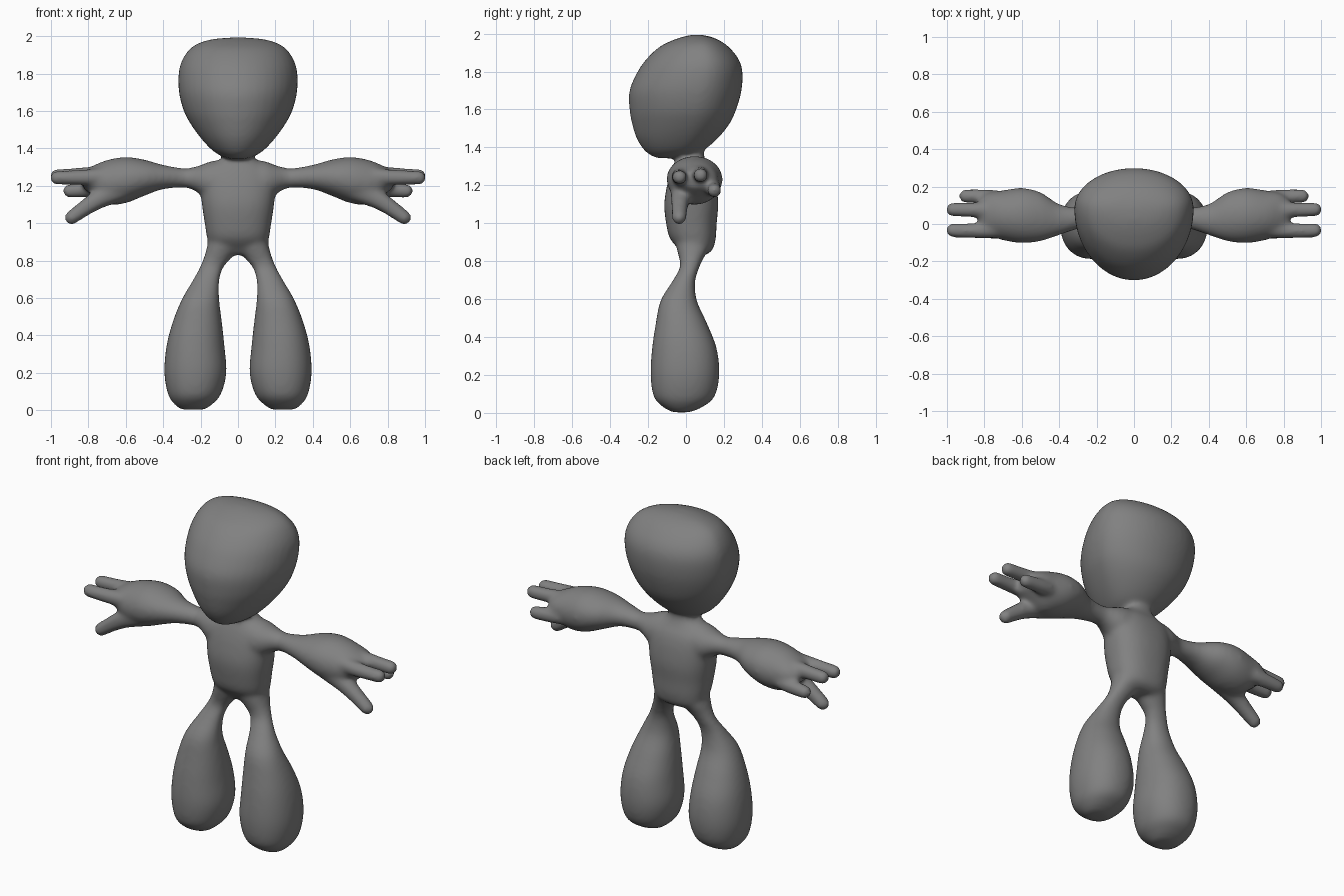
import bpy, bmesh
from math import cos, sin, pi
from mathutils import Vector

bm = bmesh.new()


def spline(rows, n=5):
    """Catmull-Rom refinement of a list of section rows."""
    out = []
    for i in range(len(rows) - 1):
        a, b = rows[max(i - 1, 0)], rows[i]
        c, d = rows[i + 1], rows[min(i + 2, len(rows) - 1)]
        for k in range(n):
            t = k / n
            out.append([0.5 * (2 * q + (r - p) * t + (2 * p - 5 * q + 4 * r - s) * t * t
                               + (3 * q - p - 3 * r + s) * t ** 3)
                        for p, q, r, s in zip(a, b, c, d)])
    return out + [list(rows[-1])]


def loft(rows, place, power=1.0, mid=0.5, seg=40):
    """Closed loft; row = (t, a0, a1, b0, b1), mid = where b is widest."""
    rings = []
    for t, a0, a1, b0, b1 in spline(rows):
        ring, bc = [], b0 + (b1 - b0) * mid
        for i in range(seg):
            c, s = cos(2 * pi * i / seg), sin(2 * pi * i / seg)
            c = abs(c) ** power * (1 if c > 0 else -1)
            s = abs(s) ** power * (1 if s > 0 else -1)
            a = (a0 + a1) / 2 + (a1 - a0) / 2 * c
            b = bc + s * ((b1 - bc) if s > 0 else (bc - b0))
            ring.append(bm.verts.new(place(t, a, b)))
        rings.append(ring)
    for r, q in zip(rings, rings[1:]):
        for i in range(seg):
            j = (i + 1) % seg
            bm.faces.new((r[i], r[j], q[j], q[i]))
    bm.faces.new(rings[0][::-1])
    bm.faces.new(rings[-1])


def finger(points, side):
    """Rounded digit as a chain of balls; point = (x, y, z, radius)."""
    for x, y, z, r in spline(points, 8):
        ball = bmesh.ops.create_icosphere(bm, subdivisions=2, radius=r)
        bmesh.ops.translate(bm, verts=ball["verts"], vec=Vector((side * x, y, z)))


def upright(t, a, b):
    return (a, b, t)


# Head: flat-topped egg with a chin pushed forward
head = [(1.343, .04, -.15, -.05), (1.36, .09, -.19, .03), (1.39, .138, -.225, .10),
        (1.45, .195, -.262, .17), (1.525, .25, -.285, .23), (1.60, .29, -.298, .265),
        (1.70, .316, -.298, .293), (1.80, .318, -.255, .298), (1.87, .30, -.205, .275),
        (1.93, .26, -.14, .225), (1.965, .205, -.07, .175), (1.985, .13, -.01, .125),
        (1.993, .03, .03, .085)]
loft([(z, -w, w, y0, y1) for z, w, y0, y1 in head], upright, mid=.62)

# Neck and torso
torso = [(.83, .10, -.01, .10), (.86, .145, -.035, .14), (.92, .165, -.085, .157),
         (1.0, .178, -.105, .162), (1.1, .193, -.115, .17), (1.2, .20, -.10, .16),
         (1.27, .19, -.08, .14), (1.32, .13, -.06, .11), (1.36, .08, -.045, .095),
         (1.45, .08, -.03, .09)]
loft([(z, -w, w, y0, y1) for z, w, y0, y1 in torso], upright, power=.85)

leg = [(.003, .18, .30, -.07, .02), (.03, .14, .338, -.12, .085), (.085, .092, .374, -.17, .15),
       (.20, .062, .394, -.187, .176), (.34, .072, .383, -.179, .162), (.47, .086, .35, -.16, .112),
       (.59, .10, .302, -.135, .058), (.69, .10, .245, -.075, .048), (.76, .08, .207, -.035, .068),
       (.81, .04, .185, -.035, .09), (.87, .0, .167, -.05, .12), (.95, .0, .15, -.05, .11)]
arm = [(.05, -.07, .13, 1.10, 1.34), (.14, -.075, .13, 1.11, 1.333), (.2, -.055, .115, 1.152, 1.311),
       (.24, -.035, .097, 1.178, 1.3), (.29, -.025, .087, 1.19, 1.294),
       (.4, -.06, .107, 1.182, 1.312), (.5, -.092, .17, 1.147, 1.34), (.6, -.102, .193, 1.108, 1.354),
       (.7, -.087, .18, 1.10, 1.338), (.78, -.06, .165, 1.15, 1.305), (.83, -.035, .13, 1.19, 1.275)]
digits = [[(.7, -.02, 1.25, .055), (.82, -.035, 1.245, .044), (.968, -.034, 1.243, .04)],
          [(.7, .07, 1.26, .055), (.82, .075, 1.258, .044), (.968, .077, 1.252, .04)],
          [(.66, .11, 1.2, .06), (.78, .143, 1.182, .044), (.9, .149, 1.173, .039)],
          [(.62, -.01, 1.19, .075), (.76, -.03, 1.12, .052), (.89, -.036, 1.03, .04)]]

# Legs, arms and fingers on both sides
for side in (1, -1):
    loft(leg, lambda t, a, b: (side * a, b, t), power=.92)
    loft(arm, lambda t, a, b: (side * t, a, b))
    for points in digits:
        finger(points, side)

# Fuse everything into one soft skin
bmesh.ops.recalc_face_normals(bm, faces=bm.faces)
mesh = bpy.data.meshes.new("body")
bm.to_mesh(mesh)
bm.free()
body = bpy.data.objects.new("body", mesh)
bpy.context.collection.objects.link(body)
fuse = body.modifiers.new("fuse", "REMESH")
fuse.mode = "VOXEL"
fuse.voxel_size = .012
fuse.use_smooth_shade = True
soften = body.modifiers.new("soften", "SMOOTH")
soften.factor = .5
soften.iterations = 14

# Dark grey skin
skin = bpy.data.materials.new("dark_grey")
skin.diffuse_color = (.22, .22, .22, 1)
mesh.materials.append(skin)
